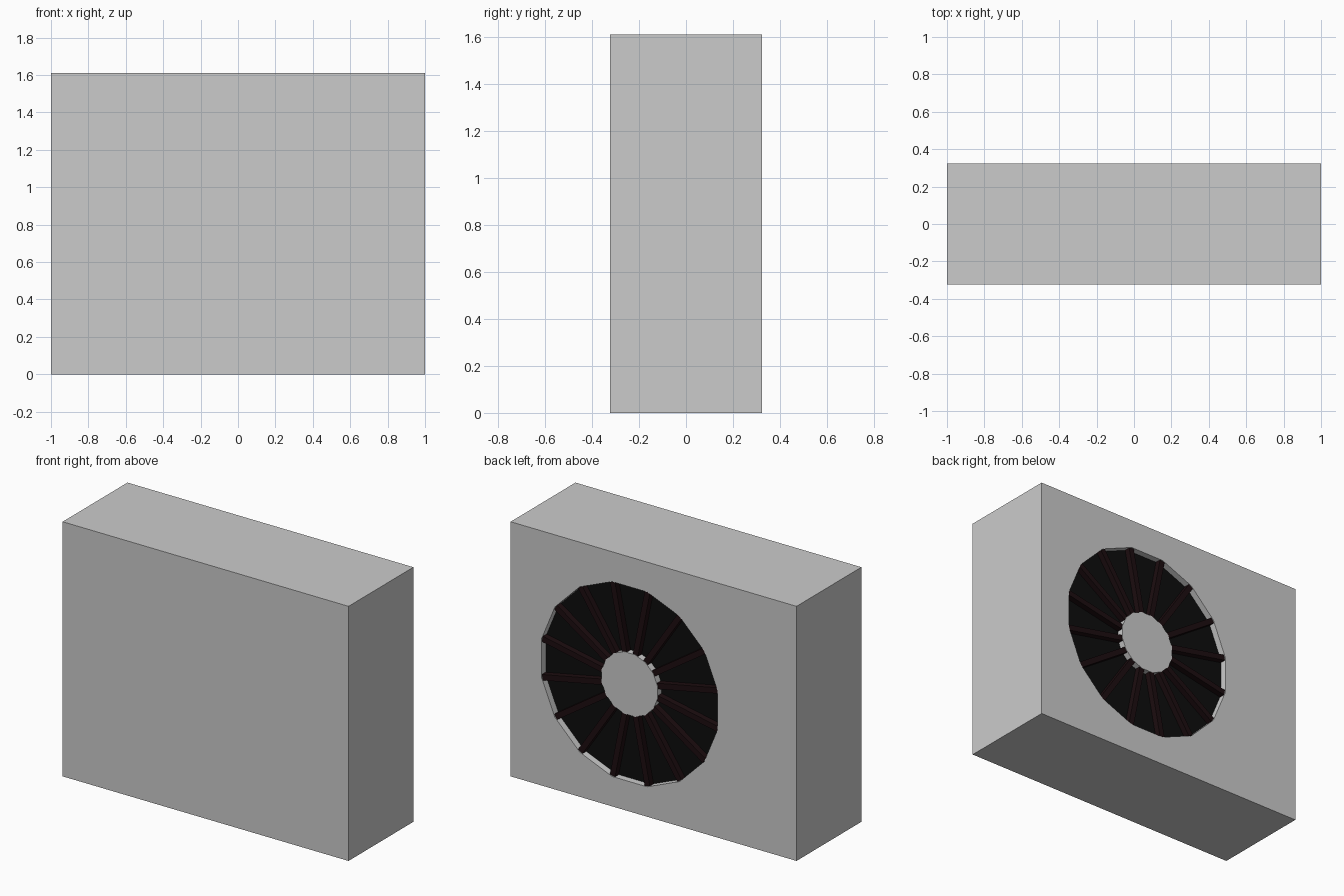
import bpy
from math import pi, cos, sin
from mathutils import Matrix, Vector

if "Cube" in bpy.data.objects:
    bpy.data.objects.remove(bpy.data.objects["Cube"])

W, D, H = 2.0, 0.648, 1.61          # casing size
CX, CZ = 0.168, 0.805               # fan centre on the back face
R, HUB_R, DEPTH = 0.628, 0.20, 0.045
SIDES = 16
BACK = D / 2
FLOOR = BACK - DEPTH


def material(name, rgb):
    m = bpy.data.materials.new(name)
    m.diffuse_color = (*rgb, 1)
    m.use_nodes = True
    m.node_tree.nodes["Principled BSDF"].inputs["Base Color"].default_value = m.diffuse_color
    return m


def disc(name, radius, y0, y1):
    """Sixteen-sided cylinder along y between y0 and y1, flats to the sides."""
    bpy.ops.mesh.primitive_cylinder_add(vertices=SIDES, radius=radius, depth=y1 - y0)
    ob = bpy.context.object
    ob.name = name
    turn = Matrix.Rotation(pi / 2, 4, 'X') @ Matrix.Rotation(pi / SIDES, 4, 'Z')
    ob.data.transform(Matrix.Translation((CX, (y0 + y1) / 2, CZ)) @ turn)
    return ob


def box(name, size, matrix):
    bpy.ops.mesh.primitive_cube_add(size=1)
    ob = bpy.context.object
    ob.name = name
    ob.data.transform(matrix @ Matrix.Diagonal((*size, 1)))
    return ob


black = material("grille_black", (0.004, 0.004, 0.004))
dark = material("spoke_dark", (0.012, 0.004, 0.005))

# casing with a shallow round recess in the back
casing = box("casing", (W, D, H), Matrix.Translation((0, 0, H / 2)))
cutter = disc("recess_cutter", R, FLOOR, BACK + 0.1)
cutter.hide_render = True
cut = casing.modifiers.new("recess", 'BOOLEAN')
cut.operation, cut.solver, cut.object = 'DIFFERENCE', 'EXACT', cutter
bpy.context.view_layer.objects.active = casing
bpy.ops.object.modifier_apply(modifier=cut.name)
bpy.data.objects.remove(cutter)

# black backing and grey hub
backing = disc("fan_backing", R - 0.001, FLOOR, FLOOR + 0.004)
backing.data.materials.append(black)
disc("fan_hub", HUB_R, FLOOR, BACK)

# radial spokes, one to each corner of the recess
r0, r1 = HUB_R - 0.01, R - 0.004
for i in range(SIDES):
    a = (i + 0.5) * 2 * pi / SIDES
    mid = (r0 + r1) / 2
    place = (Matrix.Translation((CX + mid * cos(a), FLOOR + 0.021, CZ + mid * sin(a)))
             @ Matrix.Rotation(-a, 4, 'Y'))
    spoke = box(f"spoke_{i + 1}", (r1 - r0, 0.042, 0.036), place)
    spoke.data.materials.append(dark)
